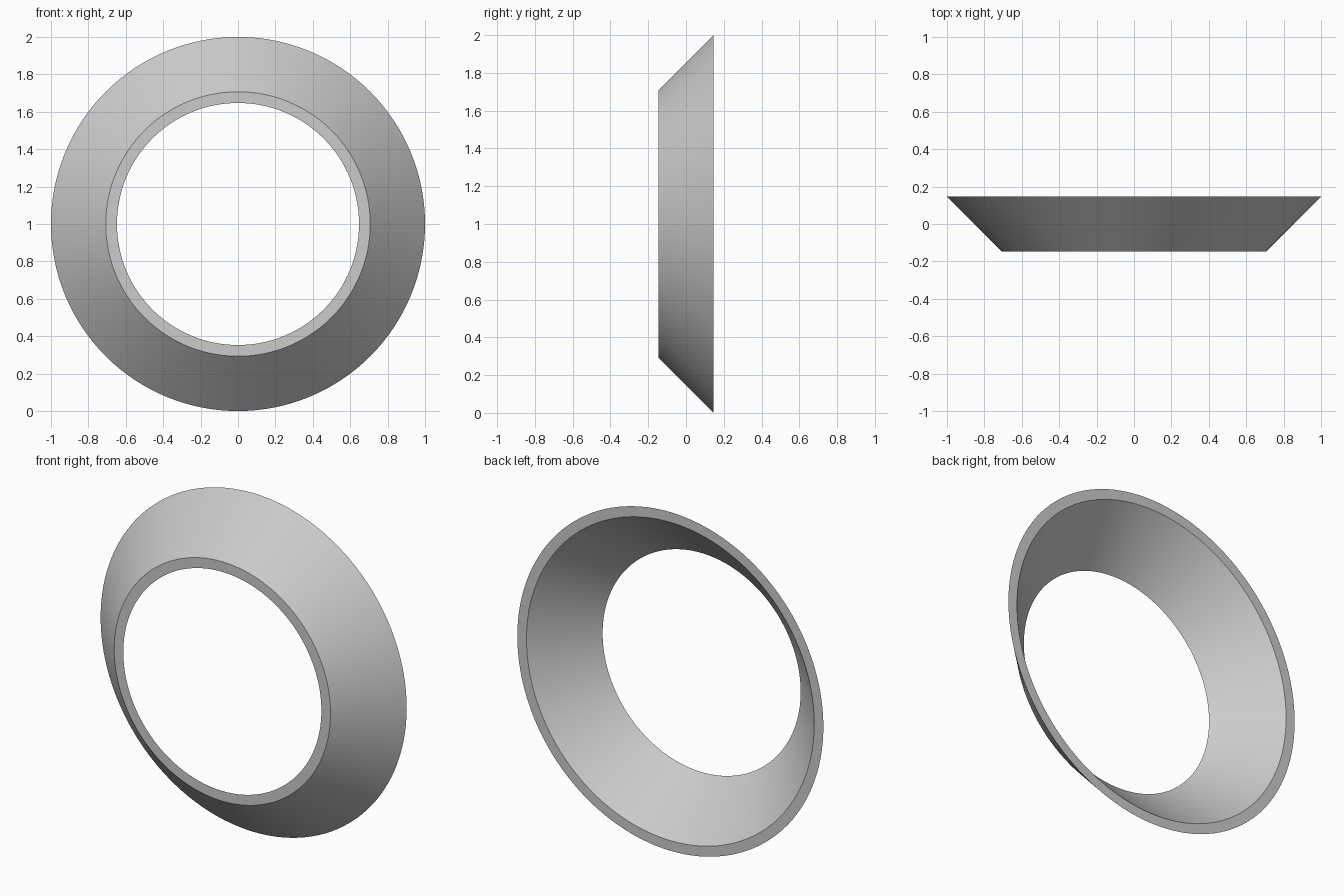
import bpy
import bmesh
from math import pi, cos, sin, radians

cube = bpy.data.objects.get("Cube")
if cube:
    bpy.data.objects.remove(cube, do_unlink=True)

# Plain grey material
grey = bpy.data.materials.new("light_grey")
grey.use_nodes = True
colour = (0.6, 0.6, 0.6, 1)
grey.diffuse_color = colour
grey.node_tree.nodes["Principled BSDF"].inputs["Base Color"].default_value = colour

# Wall section as (radius, depth): narrow front rim, flared back rim
SEGMENTS = 128
DEPTH = 0.146
section = [(0.707, -DEPTH), (1.0, DEPTH), (0.94, DEPTH), (0.647, -DEPTH)]

# Revolve the section around the y axis
bm = bmesh.new()
rings = []
for i in range(SEGMENTS):
    a = 2 * pi * i / SEGMENTS
    rings.append([bm.verts.new((r * cos(a), y, 1 + r * sin(a))) for r, y in section])
for i, ring in enumerate(rings):
    following = rings[(i + 1) % SEGMENTS]
    for j in range(len(section)):
        k = (j + 1) % len(section)
        bm.faces.new((ring[j], ring[k], following[k], following[j]))
bmesh.ops.recalc_face_normals(bm, faces=bm.faces)

# Flared ring
mesh = bpy.data.meshes.new("flared_ring")
bm.to_mesh(mesh)
bm.free()
mesh.materials.append(grey)
ring_object = bpy.data.objects.new("flared_ring", mesh)
bpy.context.collection.objects.link(ring_object)

# Smooth walls with crisp rims
bpy.ops.object.select_all(action="DESELECT")
ring_object.select_set(True)
bpy.context.view_layer.objects.active = ring_object
bpy.ops.object.shade_smooth_by_angle(angle=radians(30))
